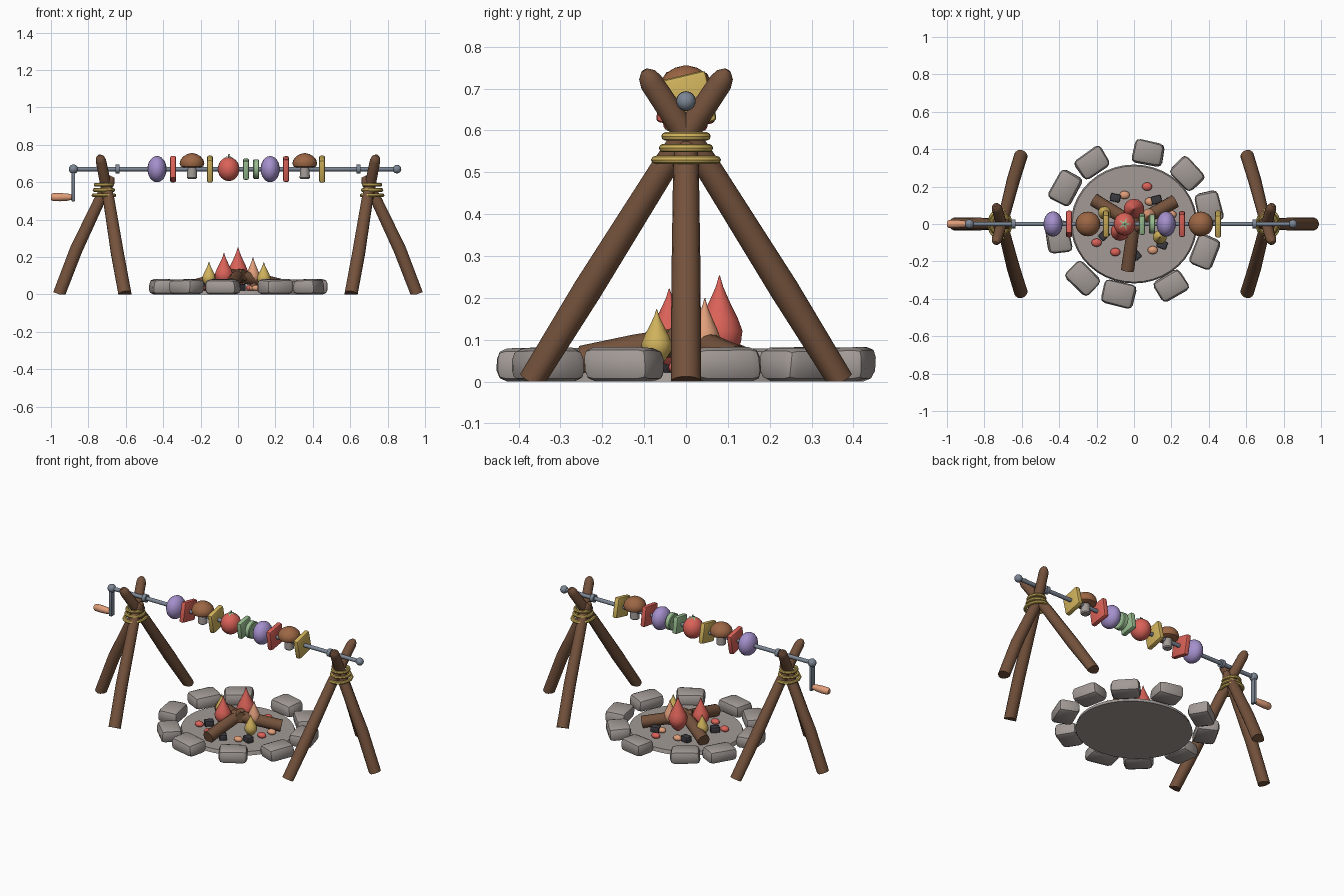
import bpy, bmesh, math, random
from mathutils import Vector, Matrix

random.seed(4)
cube = bpy.data.objects.get("Cube")
if cube:
    bpy.data.objects.remove(cube, do_unlink=True)
made = []


def material(name, *rgb):
    col = [((c / 255 + 0.055) / 1.055) ** 2.4 for c in rgb] + [1]
    m = bpy.data.materials.new(name)
    m.use_nodes = True
    m.diffuse_color = col
    m.node_tree.nodes["Principled BSDF"].inputs["Base Color"].default_value = col
    return m


wood = material("wood brown", 116, 82, 60)
gold = material("golden yellow", 208, 178, 92)
metal = material("steel grey", 124, 134, 148)
stone = material("stone grey", 162, 154, 150)
red = material("warm red", 218, 98, 88)
purple = material("onion purple", 164, 144, 204)
green = material("leaf green", 152, 188, 144)
cap = material("mushroom brown", 156, 102, 68)
peach = material("peach orange", 224, 158, 122)
coal = material("coal black", 58, 58, 64)


def finish(name, bm, mat):
    bmesh.ops.recalc_face_normals(bm, faces=bm.faces)
    me = bpy.data.meshes.new(name)
    bm.to_mesh(me)
    bm.free()
    me.materials.append(mat)
    ob = bpy.data.objects.new(name, me)
    bpy.context.collection.objects.link(ob)
    made.append(ob)
    return ob


def tube(name, pts, radii, mat, sides=14):
    """Round skin along a path; also serves as a lathe."""
    bm = bmesh.new()
    pts = [Vector(p) for p in pts]
    rings = []
    for i, (p, r) in enumerate(zip(pts, radii)):
        t = (pts[min(i + 1, len(pts) - 1)] - pts[max(i - 1, 0)]).normalized()
        ref = Vector((1, 0, 0)) if abs(t.x) < 0.8 else Vector((0, 1, 0))
        u = t.cross(ref).normalized()
        w = t.cross(u)
        ang = [math.tau * k / sides for k in range(sides)]
        rings.append([bm.verts.new(p + (u * math.cos(a) + w * math.sin(a)) * r) for a in ang])
    for a, b in zip(rings, rings[1:]):
        for k in range(sides):
            j = (k + 1) % sides
            bm.faces.new((a[k], a[j], b[j], b[k]))
    bm.faces.new(rings[0])
    bm.faces.new(rings[-1])
    for v in bm.verts:
        v.co.z = max(v.co.z, 0)
    return finish(name, bm, mat)


def ball(name, loc, size, mat):
    bm = bmesh.new()
    bmesh.ops.create_uvsphere(bm, u_segments=20, v_segments=12, radius=1)
    bm.transform(Matrix.Translation(loc) @ Matrix.Diagonal((*size, 1)))
    return finish(name, bm, mat)


def block(name, loc, size, mat, axis="X", turn=0, bevel=0.01, jitter=0):
    """Rounded box; size holds half extents."""
    bm = bmesh.new()
    bmesh.ops.create_cube(bm, size=2)
    for v in bm.verts:
        v.co = Vector(c * s * (1 - jitter * random.random()) for c, s in zip(v.co, size))
        if jitter and v.co.z < 0:
            v.co.z = -size[2]
    bmesh.ops.bevel(bm, geom=bm.edges[:], offset=bevel, segments=2, profile=0.5, affect='EDGES')
    bm.transform(Matrix.Translation(loc) @ Matrix.Rotation(turn, 4, axis))
    return finish(name, bm, mat)


# Tripods: two crossed legs, one outer leg, three rope rings each
for s, side in ((1, "left"), (-1, "right")):
    for d, end in ((1, "front"), (-1, "back")):
        path = [(0.605, -0.365, 0), (0.645, -0.235, 0.22), (0.69, -0.06, 0.5),
                (0.733, 0.083, 0.715), (0.738, 0.093, 0.733), (0.74, 0.1, 0.744)]
        tube(f"{side}_{end}_leg", [(s * x, d * y, z) for x, y, z in path],
             [0.036, 0.035, 0.031, 0.028, 0.022, 0.008], wood)
    path = [(0.955, 0, 0), (0.865, 0, 0.24), (0.742, 0, 0.5), (0.685, 0, 0.605), (0.672, 0, 0.63)]
    tube(f"{side}_outer_leg", [(s * x, y, z) for x, y, z in path],
         [0.036, 0.035, 0.031, 0.028, 0.014], wood)
    for z, rx, ry in ((0.53, 0.056, 0.071), (0.558, 0.051, 0.055), (0.586, 0.046, 0.05)):
        bpy.ops.mesh.primitive_torus_add(location=(s * 0.717, 0, z), major_segments=32,
                                         minor_segments=8, major_radius=1, minor_radius=0.18)
        ring = bpy.context.object
        ring.name = f"{side}_rope_ring"
        ring.scale = (rx, ry, 0.055)
        ring.data.materials.append(gold)
        made.append(ring)

# Spit rod with collars, end balls and crank
H = 0.67


def along_x(name, x0, x1, r, mat, z=H, sides=16):
    return tube(name, [(x0, 0, z), (x1, 0, z)], [r, r], mat, sides)


along_x("spit_rod", -0.88, 0.85, 0.012, metal)
for x in (-0.645, 0.645):
    along_x("rod_collar", x - 0.011, x + 0.011, 0.024, metal)
ball("rod_end_ball", (0.85, 0, H), (0.023,) * 3, metal)
ball("crank_ball", (-0.88, 0, H), (0.025,) * 3, metal)
block("crank_arm", (-0.88, 0, 0.585), (0.009, 0.017, 0.087), metal, bevel=0.003)
along_x("crank_pin", -0.92, -0.875, 0.01, metal, 0.52)
tube("crank_handle", [(x, 0, 0.52) for x in (-1, -0.99, -0.95, -0.91, -0.885)],
     [0.014, 0.021, 0.022, 0.019, 0.013], peach)

# Skewered food
for x in (-0.433, 0.172):
    ball("onion", (x, 0, H), (0.051, 0.068, 0.07), purple)
for x, mat, half, turn in ((-0.347, red, 0.062, -0.2), (-0.15, gold, 0.062, 0.22),
                           (0.043, green, 0.052, 0.15), (0.257, red, 0.062, 0.15),
                           (0.45, gold, 0.062, 0.23)):
    block("pepper_slice", (x, 0, H), (0.016, half, half), mat, turn=turn)
tube("cucumber_slice", [(x, 0, H) for x in (0.081, 0.085, 0.109, 0.113)],
     [0.047, 0.052, 0.052, 0.047], green, 20)
for x in (-0.246, 0.357):
    tube("mushroom_stem", [(x, 0, z) for z in (0.618, 0.624, 0.69)], [0.022, 0.028, 0.025], stone)
    tube("mushroom_cap", [(x, 0, z) for z in (0.679, 0.684, 0.7, 0.72, 0.738, 0.75, 0.755)],
         [0.05, 0.06, 0.066, 0.061, 0.046, 0.026, 0.006], cap, 20)
ball("tomato", (-0.05, 0, H), (0.058, 0.062, 0.064), red)

# Tomato calyx: a drooping five-point star and stalk
bm = bmesh.new()
hub = bm.verts.new((-0.05, 0, 0.738))
star = []
for k in range(10):
    r, z = ((0.038, 0.727), (0.011, 0.737))[k % 2]
    a = math.tau * k / 10
    star.append(bm.verts.new((-0.05 + r * math.cos(a), r * math.sin(a), z)))
for a, b in zip(star, star[1:] + star[:1]):
    bm.faces.new((hub, a, b))
finish("tomato_calyx", bm, green)
tube("tomato_stalk", [(-0.05, 0, 0.73), (-0.048, 0, 0.75)], [0.005, 0.004], green, 8)

# Fire pit: ash bed and ring of stones
bed = tube("ash_bed", [(0, 0, 0), (0, 0, 0.022)], [0.338, 0.33], stone, 40)
bed.scale.y = 0.94
for x, y in ((0.075, 0.38), (0.285, 0.27), (0.40, 0.09), (0.38, -0.15), (0.2, -0.33),
             (-0.08, -0.375), (-0.275, -0.29), (-0.405, -0.07), (-0.365, 0.195), (-0.225, 0.325)):
    block("pit_stone", (x, y, 0.042), (0.07, 0.092, 0.042), stone, "Z",
          math.atan2(y, x), 0.026, 0.16)

# Logs leaning together
for deg in (262, 149, 29):
    c, s = math.cos(math.radians(deg)), math.sin(math.radians(deg))
    tube("fire_log", [(c * r, s * r, z) for r, z in ((0.25, 0.05), (0.12, 0.078), (-0.04, 0.105))],
         [0.036, 0.035, 0.032], wood)

# Flames: teardrops of position, tip height and radius
for x, y, top, r, mat in ((0, 0.08, 0.253, 0.055, red), (-0.075, -0.04, 0.222, 0.05, red),
                          (0.08, 0.045, 0.2, 0.038, peach), (-0.155, 0.06, 0.175, 0.037, gold),
                          (0.138, -0.07, 0.173, 0.037, gold)):
    shape = ((0, 0.2), (0.1, 0.6), (0.25, 0.93), (0.38, 1), (0.52, 0.8),
             (0.7, 0.46), (0.87, 0.17), (1, 0.02))
    tube("flame", [(x, y, 0.04 + t * (top - 0.04)) for t, _ in shape], [r * w for _, w in shape], mat)

# Embers and coals
for x, y, mat in ((-0.05, 0.155, peach), (0.07, 0.2, red), (0.085, 0.12, peach), (-0.2, -0.1, red),
                  (0.2, 0.05, peach), (0.1, -0.14, peach), (-0.1, -0.15, red), (0.18, -0.02, red)):
    ball("ember", (x, y, 0.034), (0.027, 0.022, 0.017), mat)
for x, y in ((-0.1, 0.14), (0.12, 0.13), (0.01, -0.165), (-0.16, -0.06), (0.15, -0.11)):
    block("coal_lump", (x, y, 0.036), (0.027, 0.021, 0.019), coal, "Z", random.uniform(-1, 1), 0.006)

# Smooth shading with sharp edges kept
bpy.ops.object.select_all(action='DESELECT')
for ob in made:
    ob.select_set(True)
bpy.context.view_layer.objects.active = made[0]
bpy.ops.object.shade_smooth_by_angle(angle=math.radians(35))
